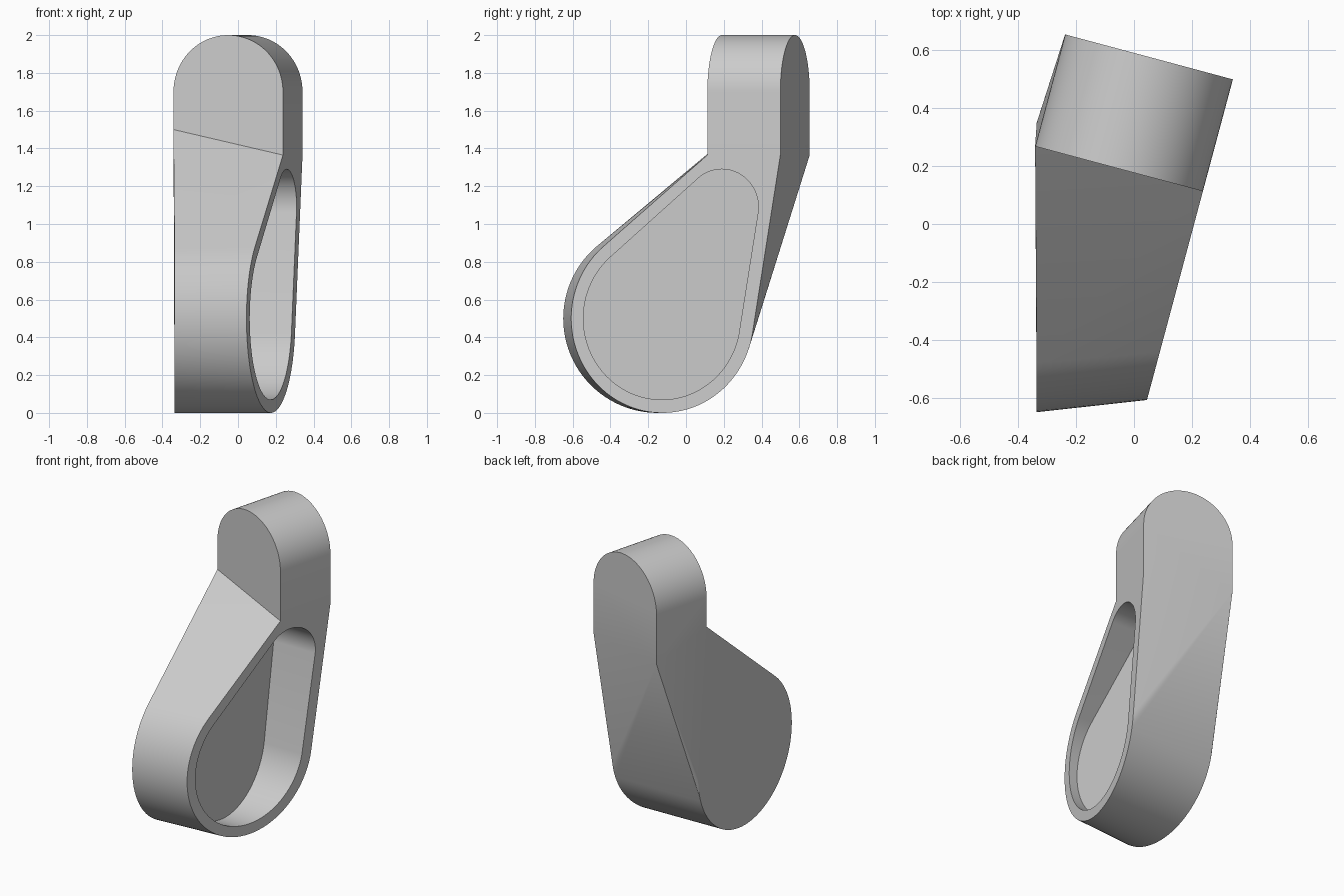
import bpy, bmesh, math
from mathutils import Vector

default = bpy.data.objects.get("Cube")
if default:
    bpy.data.objects.remove(default, do_unlink=True)

SEG = 96
TILT = math.radians(15)
U = Vector((math.cos(TILT), -math.sin(TILT), 0))   # across the upper block
V = Vector((math.sin(TILT), math.cos(TILT), 0))    # through the upper block
Z = Vector((0, 0, 1))
CENTRE = Vector((0, 0.384, 0))                     # middle of the upper block
HALF_W, HALF_D = 0.3, 0.2


def slanted_x(y):
    """x of the slanted side plane at a given y."""
    return (HALF_W + CENTRE.dot(U) - U.y * y) / U.x


def ring(centre, along, radius):
    angles = [2 * math.pi * i / SEG for i in range(SEG)]
    return [centre + along * (radius * math.cos(a)) + Z * (radius * math.sin(a)) for a in angles]


def hull(bm, points):
    verts = [bm.verts.new(p) for p in points]
    out = bmesh.ops.convex_hull(bm, input=verts, use_existing_faces=False)
    junk = {g for g in out["geom_interior"] + out["geom_unused"] if isinstance(g, bmesh.types.BMVert)}
    bmesh.ops.delete(bm, geom=[v for v in junk if v.is_valid and not v.link_faces], context='VERTS')
    return verts


def finish(bm, name):
    bmesh.ops.dissolve_limit(bm, angle_limit=math.radians(0.3), verts=bm.verts[:], edges=bm.edges[:])
    bmesh.ops.recalc_face_normals(bm, faces=bm.faces[:])
    mesh = bpy.data.meshes.new(name)
    bm.to_mesh(mesh)
    bm.free()
    obj = bpy.data.objects.new(name, mesh)
    bpy.context.collection.objects.link(obj)
    return obj


# Lower body: two round ends drawn up to the four lower corners of the block
def corner(su, sv, z):
    return CENTRE + U * (su * HALF_W) + V * (sv * HALF_D) + Z * z


corners = [corner(-1, -1, 1.5), corner(1, -1, 1.365), corner(1, 1, 1.365), corner(-1, 1, 1.365)]
flat_end = ring(Vector((-0.336, -0.15, 0.5)), Vector((0, 1, 0)), 0.5)
slanted_end = ring(Vector((slanted_x(-0.125), -0.125, 0.5)), V, 0.5)
bm = bmesh.new()
base = hull(bm, corners + flat_end + slanted_end)[:4]
lid = [f for f in bm.faces if all(v in base for v in f.verts)]
bmesh.ops.delete(bm, geom=lid, context='FACES')

# Upper block: round-topped arch standing on the four corners
fl, fr, br, bl = base


def arch(sv, right, left):
    c = CENTRE + V * (sv * HALF_D) + Z * 1.7
    arc = [bm.verts.new(c + (U * math.cos(a) + Z * math.sin(a)) * HALF_W)
           for a in [math.pi * i / 48 for i in range(49)]]
    return [right] + arc + [left]


front, back = arch(-1, fr, fl), arch(1, br, bl)
bm.faces.new(front)
bm.faces.new(back)
for i in range(len(front) - 1):
    bm.faces.new((front[i], back[i], back[i + 1], front[i + 1]))
body = finish(bm, "lever_body")

# Teardrop pocket cut straight into the slanted side
bm = bmesh.new()
shape = []
for x in (0.0, 0.6):
    for y, z, r in ((-0.128, 0.5, 0.43), (0.19, 1.09, 0.2)):
        shape += ring(Vector((x, y, z)), Vector((0, math.cos(TILT), 0)), r)
hull(bm, shape)
cutter = finish(bm, "pocket_cutter")
cutter.hide_render = True

mod = body.modifiers.new("pocket", 'BOOLEAN')
mod.operation = 'DIFFERENCE'
mod.solver = 'EXACT'
mod.object = cutter
bpy.ops.object.select_all(action='DESELECT')
body.select_set(True)
bpy.context.view_layer.objects.active = body
bpy.ops.object.modifier_apply(modifier=mod.name)
bpy.data.objects.remove(cutter, do_unlink=True)

# Plain grey finish
grey = bpy.data.materials.new("light_grey")
grey.use_nodes = True
colour = (0.6, 0.6, 0.6, 1)
grey.diffuse_color = colour
grey.node_tree.nodes["Principled BSDF"].inputs["Base Color"].default_value = colour
body.data.materials.clear()
body.data.materials.append(grey)
bpy.ops.object.shade_smooth_by_angle(angle=math.radians(12))
